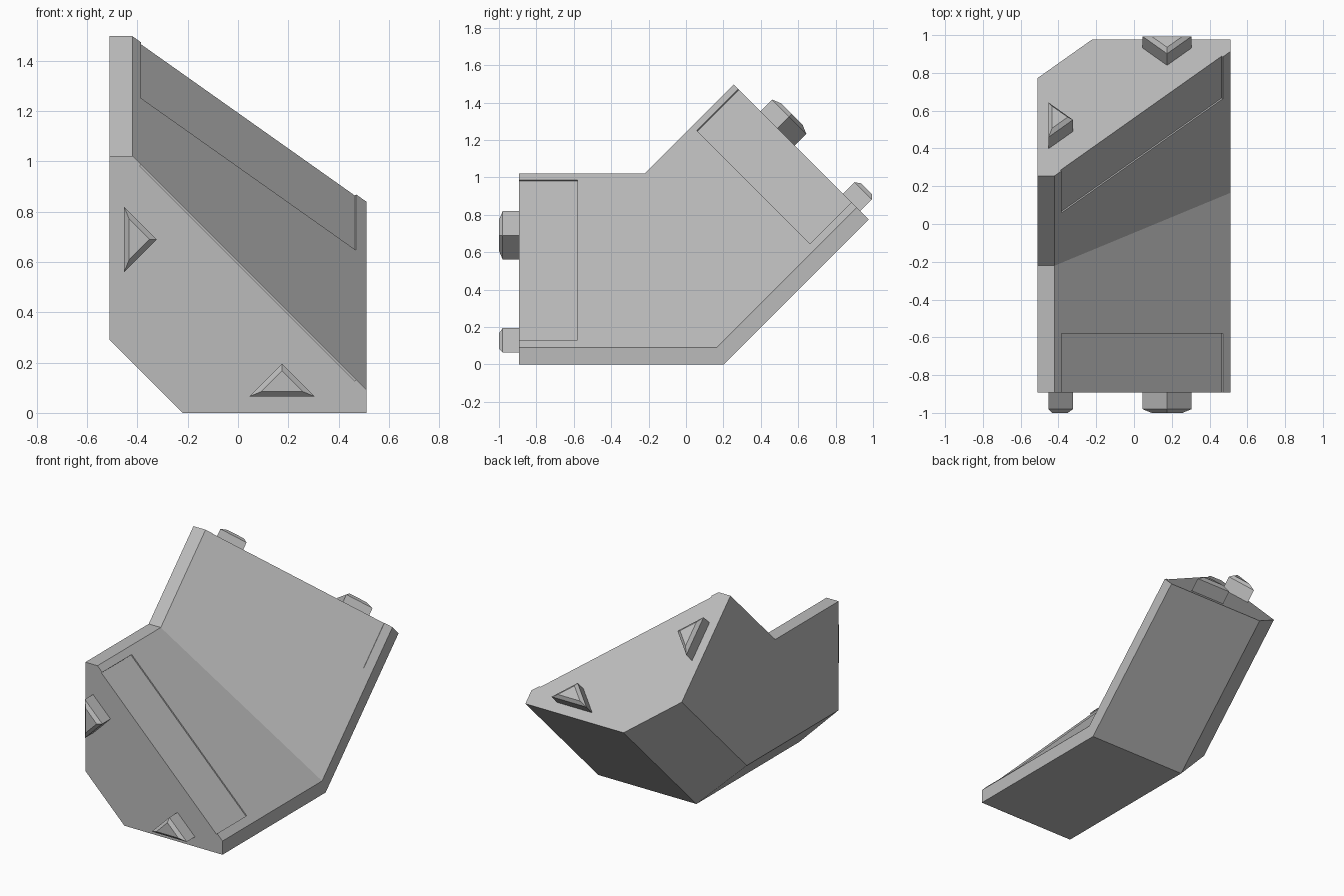
import bpy, bmesh, math
from mathutils import Vector, Matrix

if "Cube" in bpy.data.objects:
    bpy.data.objects.remove(bpy.data.objects["Cube"])

END_Y = -0.893      # front end of the lower arm
BEND_Y = 0.203      # bend position on the underside
TAN = math.tan(math.radians(22.5))

grey = bpy.data.materials.new("grey")
grey.diffuse_color = (0.5, 0.5, 0.5, 1)
grey.use_nodes = True
grey.node_tree.nodes["Principled BSDF"].inputs["Base Color"].default_value = grey.diffuse_color

# Reflection through the 45 degree bend plane: lower arm -> raised arm
n = Vector((0, math.cos(math.radians(22.5)), math.sin(math.radians(22.5))))
pivot = Vector((0, BEND_Y, 0))


def across_bend(p):
    return p - 2 * (p - pivot).dot(n) * n


def loft(name, rings):
    """Closed solid through rings of equal point count."""
    bm = bmesh.new()
    vs = [[bm.verts.new(p) for p in ring] for ring in rings]
    for a, b in zip(vs, vs[1:]):
        for i in range(len(a)):
            j = (i + 1) % len(a)
            bm.faces.new((a[i], a[j], b[j], b[i]))
    bm.faces.new(vs[0])
    bm.faces.new(vs[-1])
    bmesh.ops.recalc_face_normals(bm, faces=bm.faces)
    me = bpy.data.meshes.new(name)
    bm.to_mesh(me)
    bm.free()
    me.materials.append(grey)
    ob = bpy.data.objects.new(name, me)
    bpy.context.collection.objects.link(ob)
    return ob


def both_ends(name, rings):
    """One solid on the lower arm and its reflection on the raised arm."""
    return [loft("lower_" + name, rings),
            loft("raised_" + name, [[across_bend(p) for p in r] for r in rings])]


# Bent body: one profile swept through a mitred bend
profile = [(-0.51, 1.022), (-0.42, 1.022), (0.51, 0.092),
           (0.51, 0), (-0.22, 0), (-0.51, 0.29)]
start = [Vector((x, END_Y, z)) for x, z in profile]
bend = [Vector((x, BEND_Y - TAN * z, z)) for x, z in profile]
body = loft("bent_body", [start, bend, [across_bend(p) for p in start]])

# Shallow recesses in the sloped face, open at both ends
d, out = 0.008 * math.sqrt(0.5), 0.1
slot = [(-0.385 - d, 0.987 - d), (0.47 - d, 0.132 - d),
        (0.47 + out, 0.132 + out), (-0.385 + out, 0.987 + out)]
cutters = both_ends("recess_cutter", [
    [Vector((x, y, z)) for x, z in slot] for y in (END_Y - 0.05, END_Y + 0.314)])
for c in cutters:
    c.hide_render = True
    m = body.modifiers.new("recess", 'BOOLEAN')
    m.operation, m.solver, m.object = 'DIFFERENCE', 'EXACT', c
bpy.context.view_layer.objects.active = body
for m in list(body.modifiers):
    bpy.ops.object.modifier_apply(modifier=m.name)
for c in cutters:
    bpy.data.objects.remove(c)


# Triangular pegs with a bevelled tip; k is the half length of the long side
def peg(name, cx, cz, ax, az, k=0.13, inset=0.02):
    def tri(y, i):
        h = k - i * (1 + math.sqrt(2))      # half base after inset
        return [Vector((cx + ax * u + az * v, y, cz + az * u + ax * v))
                for u, v in ((i, h), (i, -h), (i + h, 0))]
    both_ends(name, [tri(END_Y + 0.002, 0), tri(-0.98, 0), tri(-1.0, inset)])


peg("side_peg", -0.453, 0.69, 1, 0)
peg("bottom_peg", 0.175, 0.065, 0, 1)
